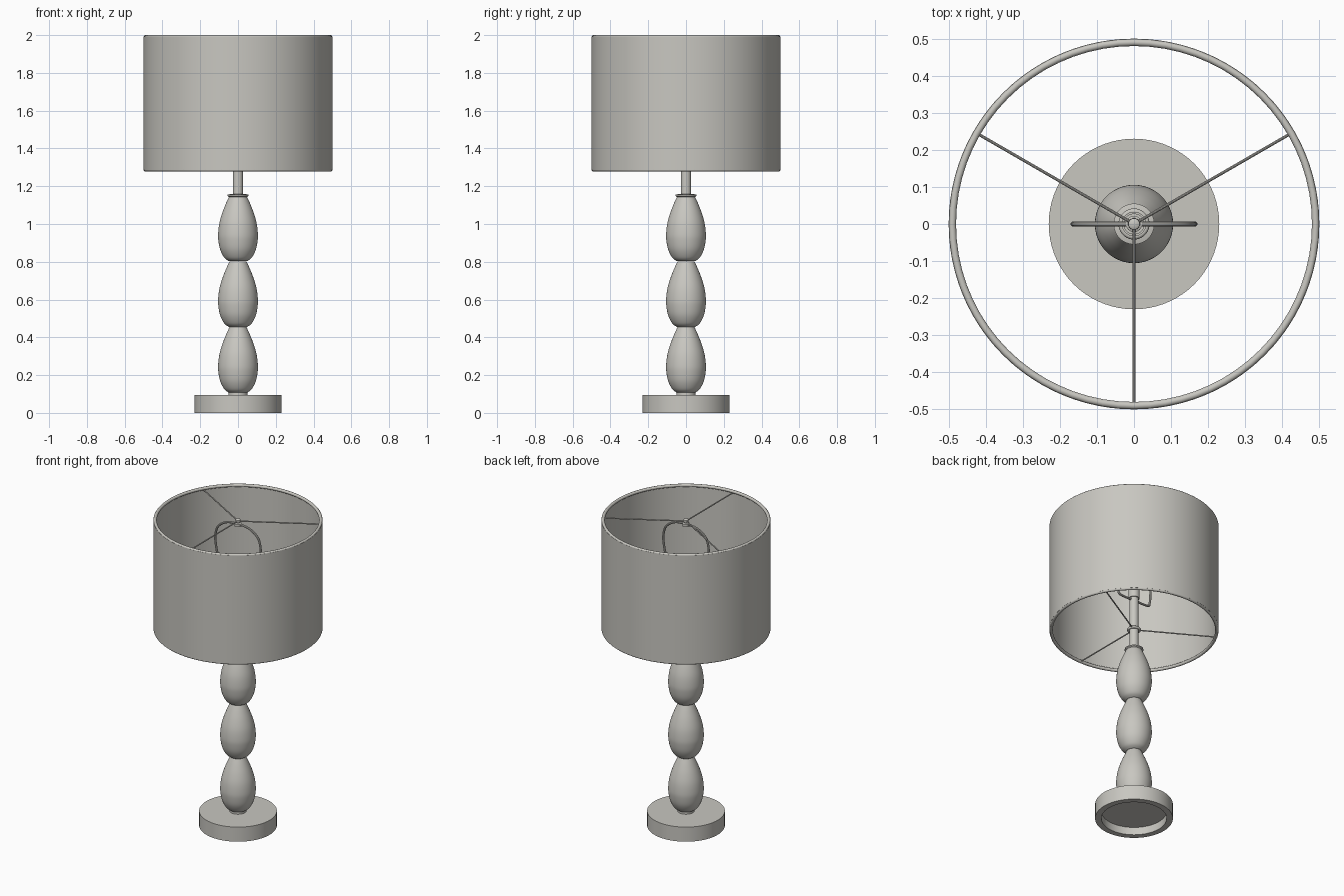
import bpy, bmesh, math
from mathutils import Vector
from mathutils.geometry import interpolate_bezier

if "Cube" in bpy.data.objects:
    bpy.data.objects.remove(bpy.data.objects["Cube"])

grey = bpy.data.materials.new("warm_grey")
grey.diffuse_color = (0.58, 0.57, 0.53, 1)
grey.use_nodes = True
grey.node_tree.nodes["Principled BSDF"].inputs["Base Color"].default_value = grey.diffuse_color


def finish(ob, angle=35):
    ob.data.materials.clear()
    ob.data.materials.append(grey)
    bpy.ops.object.select_all(action='DESELECT')
    ob.select_set(True)
    bpy.context.view_layer.objects.active = ob
    bpy.ops.object.shade_smooth_by_angle(angle=math.radians(angle))
    return ob


def lathe(name, profile, closed=False, segs=72):
    """Spin an (r, z) profile around the z axis; r = 0 makes a pole."""
    bm = bmesh.new()
    rings = []
    for r, z in profile:
        if r < 1e-6:
            rings.append([bm.verts.new((0, 0, z))] * segs)
        else:
            rings.append([bm.verts.new((r * math.cos(2 * math.pi * i / segs),
                                        r * math.sin(2 * math.pi * i / segs), z))
                          for i in range(segs)])
    pairs = list(zip(rings, rings[1:]))
    if closed:
        pairs.append((rings[-1], rings[0]))
    for a, b in pairs:
        for i in range(segs):
            j = (i + 1) % segs
            quad = [a[i], a[j], b[j], b[i]]
            bm.faces.new(list(dict.fromkeys(quad)))
    bmesh.ops.recalc_face_normals(bm, faces=bm.faces)
    me = bpy.data.meshes.new(name)
    bm.to_mesh(me)
    bm.free()
    ob = bpy.data.objects.new(name, me)
    bpy.context.collection.objects.link(ob)
    return finish(ob)


def smooth_path(pts, steps=5):
    """Smooth curve through 2D points."""
    p = [Vector((a, b, 0)) for a, b in pts]
    out = []
    for i in range(len(p) - 1):
        p0, p3 = p[max(i - 1, 0)], p[min(i + 2, len(p) - 1)]
        h1 = p[i] + (p[i + 1] - p0) / 6
        h2 = p[i + 1] - (p3 - p[i]) / 6
        out += [(v.x, v.y) for v in interpolate_bezier(p[i], h1, h2, p[i + 1], steps + 1)[:-1]]
    return out + [pts[-1]]


def rod(name, points, radius, cyclic=False):
    cu = bpy.data.curves.new(name, 'CURVE')
    cu.dimensions = '3D'
    cu.bevel_depth = radius
    cu.bevel_resolution = 3
    cu.use_fill_caps = True
    sp = cu.splines.new('POLY')
    sp.points.add(len(points) - 1)
    for q, co in zip(sp.points, points):
        q.co = (*co, 1)
    sp.use_cyclic_u = cyclic
    ob = bpy.data.objects.new(name, cu)
    bpy.context.collection.objects.link(ob)
    bpy.ops.object.select_all(action='DESELECT')
    ob.select_set(True)
    bpy.context.view_layer.objects.active = ob
    bpy.ops.object.convert(target='MESH')
    return finish(bpy.context.view_layer.objects.active)


def ring(name, major, minor, z):
    return lathe(name, [(major + minor * math.cos(math.tau * i / 12),
                         z + minor * math.sin(math.tau * i / 12)) for i in range(12)], closed=True)


# Base disc, hollow underneath
lathe("base", [(0, 0.05), (0.193, 0.05), (0.193, 0), (0.23, 0), (0.23, 0.095), (0, 0.095)])
lathe("base_collar", [(0, 0.09), (0.05, 0.09), (0.05, 0.115), (0, 0.115)])

# Three stacked egg-shaped beads
bead = smooth_path([(0.048, 0), (0.072, 0.018), (0.094, 0.06), (0.104, 0.11), (0.105, 0.15),
                    (0.098, 0.205), (0.082, 0.26), (0.062, 0.31), (0.045, 0.347)])
for n in range(3):
    z0 = 0.107 + 0.348 * n
    lathe(f"bead_{n + 1}", [(0, z0)] + [(r, z0 + z) for r, z in bead] + [(0, z0 + 0.347)])

# Cap, stem and lamp socket
lathe("body_cap", [(0, 1.14), (0.045, 1.14), (0.055, 1.148), (0.055, 1.155),
                   (0.034, 1.16), (0, 1.16)])
lathe("stem", [(0, 1.15), (0.027, 1.15), (0.027, 1.5), (0, 1.5)])
lathe("socket", [(0, 1.5), (0.033, 1.5), (0.033, 1.66), (0.027, 1.66), (0.027, 1.58), (0, 1.58)])

# Drum shade with rolled rims
lathe("shade", [(0.5, 1.287), (0.5, 1.993), (0.492, 1.993), (0.492, 1.287)], closed=True, segs=96)
for label, z in (("bottom", 1.288), ("top", 1.99)):
    ring(f"{label}_rim", 0.49, 0.01, z)

# Three-spoke fitters at the bottom and top of the shade
for label, z, inner in (("bottom", 1.288, 0.034), ("top", 1.985, 0.01)):
    for k in range(3):
        a = math.radians(30 + 120 * k)
        d = Vector((math.cos(a), math.sin(a), 0))
        up = Vector((0, 0, z))
        rod(f"{label}_spoke_{k + 1}", [d * inner + up, d * 0.488 + up], 0.004)
ring("bottom_hub", 0.034, 0.008, 1.288)

# Harp loop around the socket
half = smooth_path([(0, 1.49), (0.1, 1.49), (0.122, 1.52), (0.132, 1.65), (0.158, 1.78),
                    (0.163, 1.85), (0.142, 1.915), (0.08, 1.957), (0, 1.968)])
loop = half + [(-x, z) for x, z in half[-2:0:-1]]
rod("harp", [(x, 0, z) for x, z in loop], 0.007, cyclic=True)

# Finial on top of the harp
lathe("finial", [(0, 1.955), (0.022, 1.955), (0.022, 1.972), (0.012, 1.976), (0.016, 1.985),
                 (0.015, 1.996), (0.008, 2.0), (0, 2.0)])
